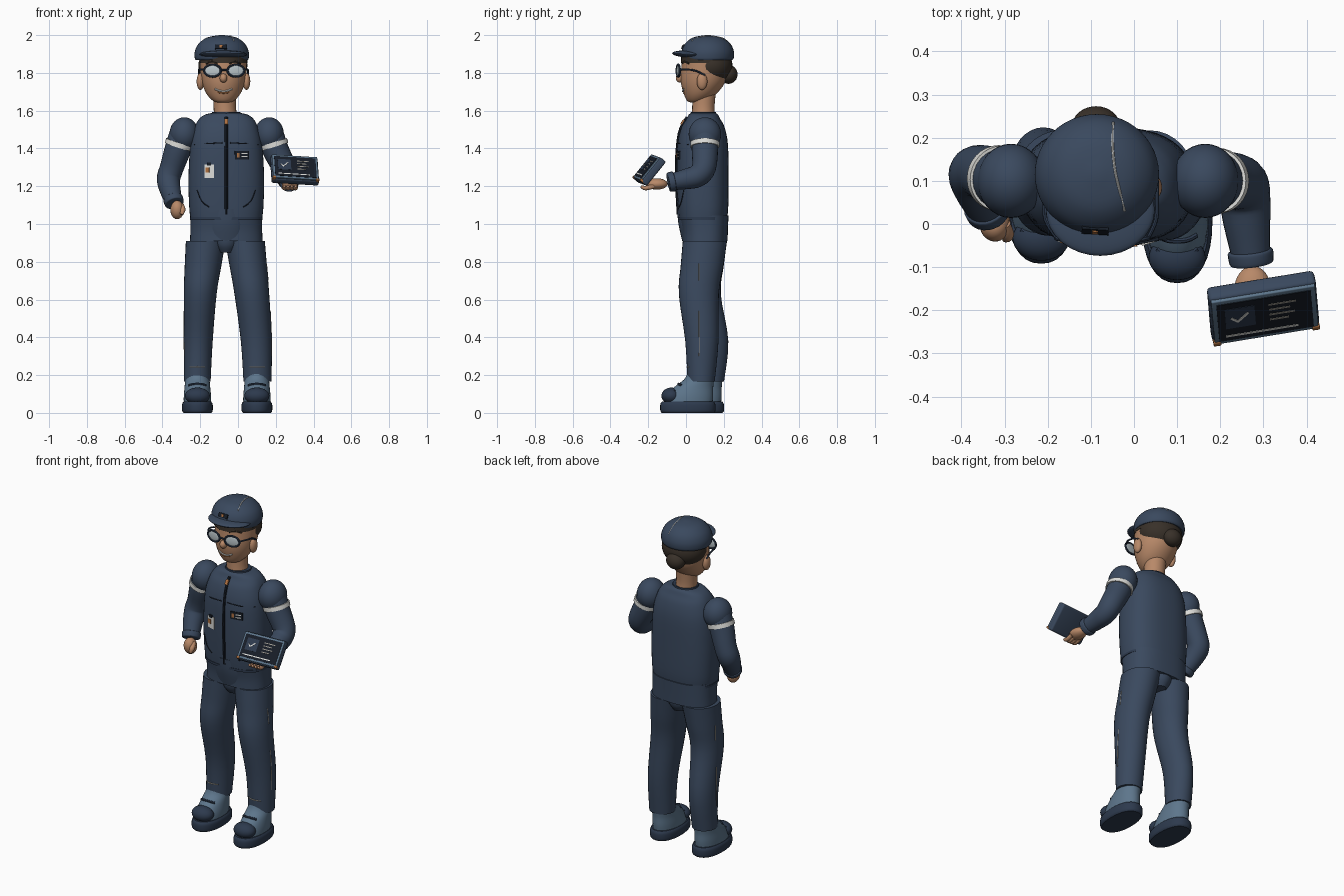
import bpy, bmesh, math
from mathutils import Vector, Matrix
from mathutils.bvhtree import BVHTree

if "Cube" in bpy.data.objects:
    bpy.data.objects.remove(bpy.data.objects["Cube"])


def material(name, rgb):
    m = bpy.data.materials.new(name)
    m.use_nodes = True
    m.diffuse_color = (*rgb, 1)
    m.node_tree.nodes["Principled BSDF"].inputs["Base Color"].default_value = (*rgb, 1)
    return m


NAVY = material("navy cloth", (.042, .066, .112))
DEEP = material("deep navy", (.026, .042, .075))
INK = material("ink", (.008, .012, .02))
SLATE = material("slate blue", (.11, .18, .26))
SKIN = material("skin", (.48, .25, .14))
HAIR = material("dark hair", (.04, .03, .022))
WHITE = material("reflective white", (.72, .72, .69))
LENS = material("lens grey", (.5, .57, .6))
COPPER = material("copper", (.42, .16, .05))
THREAD = material("thread", (.33, .31, .27))


def finish(name, bm, mat):
    bmesh.ops.recalc_face_normals(bm, faces=bm.faces)
    me = bpy.data.meshes.new(name)
    bm.to_mesh(me)
    bm.free()
    me.materials.append(mat)
    me.polygons.foreach_set("use_smooth", [True] * len(me.polygons))
    me.set_sharp_from_angle(angle=math.radians(40))
    ob = bpy.data.objects.new(name, me)
    bpy.context.collection.objects.link(ob)
    return ob


def spline(rings, steps):
    """Catmull-Rom through rings of (x, y, z, rx, ry)."""
    r = [Vector(k) for k in rings]
    r = [r[0]] + r + [r[-1]]
    out = []
    for a, b, c, d in zip(r, r[1:], r[2:], r[3:]):
        for i in range(steps):
            t = i / steps
            out.append(b + (c - a) * t / 2 + (2 * a - 5 * b + 4 * c - d) * t * t / 2
                       + (3 * b - a - 3 * c + d) * t ** 3 / 2)
    return out + [r[-1]]


def loft(name, rings, mat, flat=True, power=2, n=32, steps=4):
    """Skin ellipses; level ones when flat, otherwise square to the path."""
    rs = spline(rings, steps)
    bm = bmesh.new()
    span = (rs[-1] - rs[0])
    along_x = abs(span[0]) > .8 * Vector(span[:3]).length
    ref = Vector((0, 1, 0)) if along_x else Vector((1, 0, 0))
    loops = []
    for i, r in enumerate(rs):
        u, v = Vector((1, 0, 0)), Vector((0, 1, 0))
        if not flat:
            t = Vector((rs[min(i + 1, len(rs) - 1)] - rs[max(i - 1, 0)])[:3]).normalized()
            u = (ref - t * ref.dot(t)).normalized()
            v = t.cross(u)
        loop = []
        for k in range(n):
            a = math.tau * k / n
            c, s = math.cos(a), math.sin(a)
            c = math.copysign(abs(c) ** (2 / power), c)
            s = math.copysign(abs(s) ** (2 / power), s)
            loop.append(bm.verts.new(Vector(r[:3]) + u * c * r[3] + v * s * r[4]))
        loops.append(loop)
    for a, b in zip(loops, loops[1:]):
        for k in range(n):
            bm.faces.new((a[k], a[(k + 1) % n], b[(k + 1) % n], b[k]))
    bm.faces.new(loops[0])
    bm.faces.new(loops[-1])
    return finish(name, bm, mat)


def tube(name, pts, mat, n=24, steps=4):
    return loft(name, [(*p, p[3]) for p in pts], mat, flat=False, n=n, steps=steps)


def ball(name, loc, radii, mat, rot=Matrix()):
    bm = bmesh.new()
    bmesh.ops.create_uvsphere(bm, u_segments=32, v_segments=18, radius=1,
                              matrix=Matrix.Translation(loc) @ rot @ Matrix.Diagonal((*radii, 1)))
    return finish(name, bm, mat)


def box(name, size, mat, frame, bevel=0):
    bm = bmesh.new()
    bmesh.ops.create_cube(bm, size=1, matrix=Matrix.Diagonal((*size, 1)))
    if bevel:
        bmesh.ops.bevel(bm, geom=bm.edges, offset=bevel, segments=3, affect='EDGES', profile=.5)
    bm.transform(frame)
    return finish(name, bm, mat)


def hit(ob, p, d):
    me = ob.data
    tree = BVHTree.FromPolygons([v.co for v in me.vertices], [f.vertices for f in me.polygons])
    d = Vector(d)
    loc, nor, _, _ = tree.ray_cast(Vector(p) - 2 * d, d)
    return (loc, nor) if loc else (Vector(p), -d)


def stroke(name, ob, pts, r, mat, d=(0, 1, 0)):
    """A thin raised line laid on a surface."""
    tube(name, [(*hit(ob, p, d)[0], r) for p in pts], mat, n=8, steps=3)


def plate(name, ob, x, z, w, h, mat, lift=0, t=.008):
    loc, nor = hit(ob, (x, 0, z), (0, 1, 0))
    frame = Matrix.Translation(loc + nor * lift) @ nor.to_track_quat('Y', 'Z').to_matrix().to_4x4()
    box(name, (w, t, h), mat, frame)


# Torso and hips
CX = -.062
torso = loft("jacket", [(CX, .09, 1.03, .19, .128), (CX, .09, 1.1, .197, .134),
                        (CX, .088, 1.25, .2, .137), (CX, .088, 1.42, .19, .134),
                        (CX, .09, 1.51, .168, .115), (CX, .092, 1.555, .145, .09),
                        (CX, .092, 1.578, .115, .078), (CX, .092, 1.587, .08, .066)], NAVY, power=2.5, n=48)
loft("waistband", [(CX, .1, .91, .192, .12), (CX, .1, .97, .19, .122), (CX, .095, 1.045, .19, .13)],
     NAVY, power=2.5, n=48)
loft("jacket_hem", [(CX, .09, 1.022, .193, .131), (CX, .09, 1.036, .193, .131)], DEEP, power=2.5, n=48)
loft("front_panel", [(CX, .04, .91, .105, .06), (CX, .03, 1.0, .11, .07), (CX, .03, 1.08, .105, .077)], NAVY)
loft("crotch", [(CX, .1, .85, .05, .085), (CX, .1, .89, .078, .11), (CX, .1, .95, .09, .119)], NAVY)
loft("collar", [(CX, .092, 1.572, .08, .07), (CX, .092, 1.594, .074, .066)], DEEP)

# Jacket details
stroke("zipper", torso, [(CX, 0, z) for z in (1.05, 1.2, 1.35, 1.48, 1.54, 1.565)], .009, INK)
plate("zipper_pull", torso, CX, 1.535, .018, .03, COPPER, .009)
for s in (-1, 1):
    stroke("chest_seam", torso, [(CX + s * k, 0, 1.43 - .06 * (k - .02)) for k in (.02, .1, .17)], .003, INK)
    stroke("pocket_seam", torso, [(CX + s * k, 0, z) for k, z in ((.09, 1.09), (.13, 1.12), (.155, 1.18))],
           .003, INK)
plate("badge_card", torso, -.152, 1.28, .05, .072, WHITE)
plate("badge_photo", torso, -.16, 1.285, .02, .026, COPPER, .003)
plate("badge_clip", torso, -.152, 1.318, .02, .016, INK, .003)
plate("name_tag", torso, .02, 1.365, .075, .045, INK)
plate("name_tag_mark", torso, 0, 1.365, .014, .024, COPPER, .003)
for k in (-.008, .008):
    plate("name_tag_line", torso, .032, 1.365 + k, .032, .006, WHITE, .003)

# Legs and shoes: side, trouser rings, shoe centre
LEGS = (("right", -1, [(-.171, .1, .91, .105, .117), (-.185, .09, .78, .097, .11), (-.2, .08, .63, .087, .104),
                       (-.21, .13, .38, .076, .094), (-.215, .125, .165, .07, .076)], -.215, .055),
        ("left", 1, [(.037, .1, .91, .105, .117), (.054, .085, .78, .099, .113), (.073, .068, .63, .092, .106),
                     (.097, .084, .38, .082, .088), (.103, .08, .165, .074, .072)], .1, .01))
for side, s, rings, fx, fy in LEGS:
    leg = loft(side + "_trouser_leg", rings, NAVY)
    hx = rings[-1][0]
    stroke(side + "_hem_stripe", leg, [(hx + k, 0, .243) for k in (-.04, 0, .04)], .004, THREAD)
    for a, b in ((.79, .7), (.54, .3)):
        stroke(side + "_side_stitch", leg, [(0, fy + .06, z) for z in (a, (a + b) / 2, b)], .0025, THREAD,
               (-s, 0, 0))
    loft(side + "_sole", [(fx, fy, 0, .074, .138), (fx, fy, .012, .081, .146), (fx, fy, .045, .081, .146),
                          (fx, fy, .06, .073, .137)], DEEP, power=2.3)
    upper = loft(side + "_shoe", [(fx, fy, .05, .072, .13), (fx, fy + .01, .09, .072, .124),
                                  (fx, fy + .03, .135, .068, .104), (fx, fy + .058, .175, .064, .08),
                                  (fx, fy + .066, .205, .058, .07)], SLATE)
    ball(side + "_toe_cap", (fx, fy - .088, .09), (.066, .052, .044), DEEP)
    for z in (.125, .157):
        stroke(side + "_shoe_strap", upper, [(fx + k, 0, z - abs(k) * .25) for k in (-.045, -.02, .02, .045)],
               .007, DEEP)

# Arms
ARMS = (("right", (-.285, .1, 1.475),
         [(-.285, .1, 1.5, .07), (-.317, .107, 1.4, .07), (-.35, .12, 1.3, .063), (-.368, .115, 1.24, .062),
          (-.36, .08, 1.185, .056), (-.338, .03, 1.115, .045)]),
        ("left", (.165, .1, 1.475),
         [(.165, .1, 1.5, .07), (.196, .1, 1.4, .07), (.245, .095, 1.3, .064), (.256, .06, 1.255, .06),
          (.262, 0, 1.238, .054), (.272, -.085, 1.222, .043)]))
for side, shoulder, path in ARMS:
    ball(side + "_shoulder", shoulder, (.078, .086, .09), NAVY)
    tube(side + "_sleeve", path, NAVY)
    a, b = Vector(path[0][:3]), Vector(path[1][:3])
    tube(side + "_reflective_band", [(*a.lerp(b, k), .0765) for k in (.68, .92)], WHITE, n=32)
    a, b = Vector(path[-2][:3]), Vector(path[-1][:3])
    tube(side + "_cuff", [(*a.lerp(b, k), r) for k, r in ((.72, .049), (.78, .053), (1.05, .051), (1.1, .044))],
         NAVY)

# Hands
ball("right_hand", (-.322, 0, 1.075), (.036, .04, .05), SKIN, Matrix.Rotation(.25, 4, 'X'))
tube("right_thumb", [(-.3, 0, 1.1, .014), (-.293, -.025, 1.075, .015), (-.298, -.035, 1.05, .008)], SKIN, n=12)
ball("left_hand", (.275, -.155, 1.212), (.043, .058, .03), SKIN)
for k in range(4):
    x = .245 + k * .02
    tube("left_finger", [(x, -.17, 1.2, .012), (x, -.215, 1.19, .012), (x, -.238, 1.2, .007)], SKIN, n=12)

# Tablet held in the left hand
ax = Vector((.98, .16, -.06)).normalized()
an = Vector((.1, -.77, .63))
an = (an - ax * an.dot(ax)).normalized()
tilt = Matrix((ax, an.cross(ax), an)).transposed().to_4x4()


def tablet(name, x, y, depth, size, mat, bevel=0, spin=0):
    box(name, size, mat, Matrix.Translation((.3, -.195, 1.287)) @ tilt
        @ Matrix.Translation((x, y, depth)) @ Matrix.Rotation(spin, 4, 'Z'), bevel)


tablet("tablet_body", 0, 0, -.004, (.252, .166, .042), NAVY, .01)
tablet("tablet_bezel", 0, 0, .017, (.244, .156, .012), SLATE, .003)
tablet("tablet_screen", 0, 0, .021, (.222, .132, .008), INK)
tablet("screen_panel", -.058, .012, .0225, (.07, .07, .007), DEEP)
tablet("tick_short", -.071, .006, .024, (.022, .006, .007), WHITE, 0, -.8)
tablet("tick_long", -.052, .012, .024, (.038, .006, .007), WHITE, 0, .8)
for k, w in enumerate((.065, .05, .06, .045)):
    tablet("screen_line", .01 + w / 2, .04 - k * .018, .0225, (w, .005, .007), THREAD)
tablet("progress_bar", -.01, -.05, .0225, (.17, .006, .007), WHITE)
for s in (-1, 1):
    tablet("tablet_corner", s * .116, -.075, .012, (.018, .014, .026), COPPER, .003)

# Head
HX = -.077
tube("neck", [(-.066, .092, 1.56, .062), (-.07, .092, 1.62, .059), (-.072, .095, 1.69, .062)], SKIN)
head = loft("head", [(HX, .052, 1.643, .025, .025), (HX, .058, 1.652, .055, .052), (HX, .075, 1.69, .09, .087),
                     (HX, .09, 1.75, .114, .117), (HX, .1, 1.82, .122, .125), (HX, .11, 1.9, .12, .125),
                     (HX, .11, 1.95, .08, .085)], SKIN, n=40)
for s in (-1, 1):
    ball("ear", (HX + s * .122, .085, 1.755), (.02, .028, .045), SKIN)
    # Glasses and brows
    lx = HX + s * .062 + .004
    turn = Matrix.Rotation(s * .18, 4, 'Z')
    ball("lens", (lx, -.04, 1.812), (.043, .006, .03), LENS, turn)
    bm = bmesh.new()
    rim = [Vector((.045 * math.cos(a), 0, .032 * math.sin(a))) for a in
           (math.tau * k / 28 for k in range(29))]
    bm.free()
    tube("glasses_rim", [(*(Vector((lx, -.041, 1.812)) + turn @ p), .006) for p in rim], DEEP, n=8, steps=1)
    tube("glasses_temple", [(lx + s * .043, -.034, 1.818, .005), (HX + s * .128, .01, 1.818, .005),
                            (HX + s * .13, .06, 1.808, .005), (HX + s * .13, .1, 1.785, .005)], DEEP, n=8)
    stroke("brow", head, [(HX + s * k, 0, z) for k, z in ((.03, 1.852), (.06, 1.86), (.09, 1.85))], .006, HAIR)
tube("glasses_bridge", [(HX - .016, -.046, 1.815, .005), (HX + .024, -.046, 1.815, .005)], DEEP, n=8)
ball("nose", (HX, -.03, 1.772), (.02, .024, .024), SKIN)
stroke("smile", head, [(HX + k, 0, 1.703 + k * k * 6) for k in (-.045, -.02, 0, .02, .045)], .005, WHITE)
stroke("lower_lip", head, [(HX + k, 0, 1.693 + k * k * 5) for k in (-.03, 0, .03)], .004, COPPER)

# Hair
ball("hair", (HX - .003, .13, 1.84), (.13, .116, .105), HAIR)
loft("hairline", [(HX, .105, 1.852, .126, .132), (HX, .107, 1.9, .126, .132)], HAIR)
ball("hair_bun", (-.088, .225, 1.792), (.056, .048, .05), HAIR)

# Cap
CAPX = -.086
cap = loft("cap_crown", [(CAPX, .115, 1.868, .138, .13), (CAPX, .115, 1.88, .143, .138), (CAPX, .115, 1.915, .142, .138),
                         (CAPX, .115, 1.955, .122, .12), (CAPX, .115, 1.987, .078, .078),
                         (CAPX, .115, 2.0, .012, .012)], NAVY, n=48)
ball("cap_brim", (-.078, .032, 1.898), (.126, .106, .02), NAVY, Matrix.Rotation(-.06, 4, 'X'))
stroke("cap_seam", cap, [(x, y, 2) for x, y in ((-.022, .03), (-.034, .08), (-.045, .13), (-.05, .19), (-.048, .235))],
       .003, WHITE, (0, 0, -1))
plate("cap_badge", cap, -.09, 1.938, .062, .026, INK)
plate("cap_badge_mark", cap, -.09, 1.938, .014, .014, COPPER, .003)
